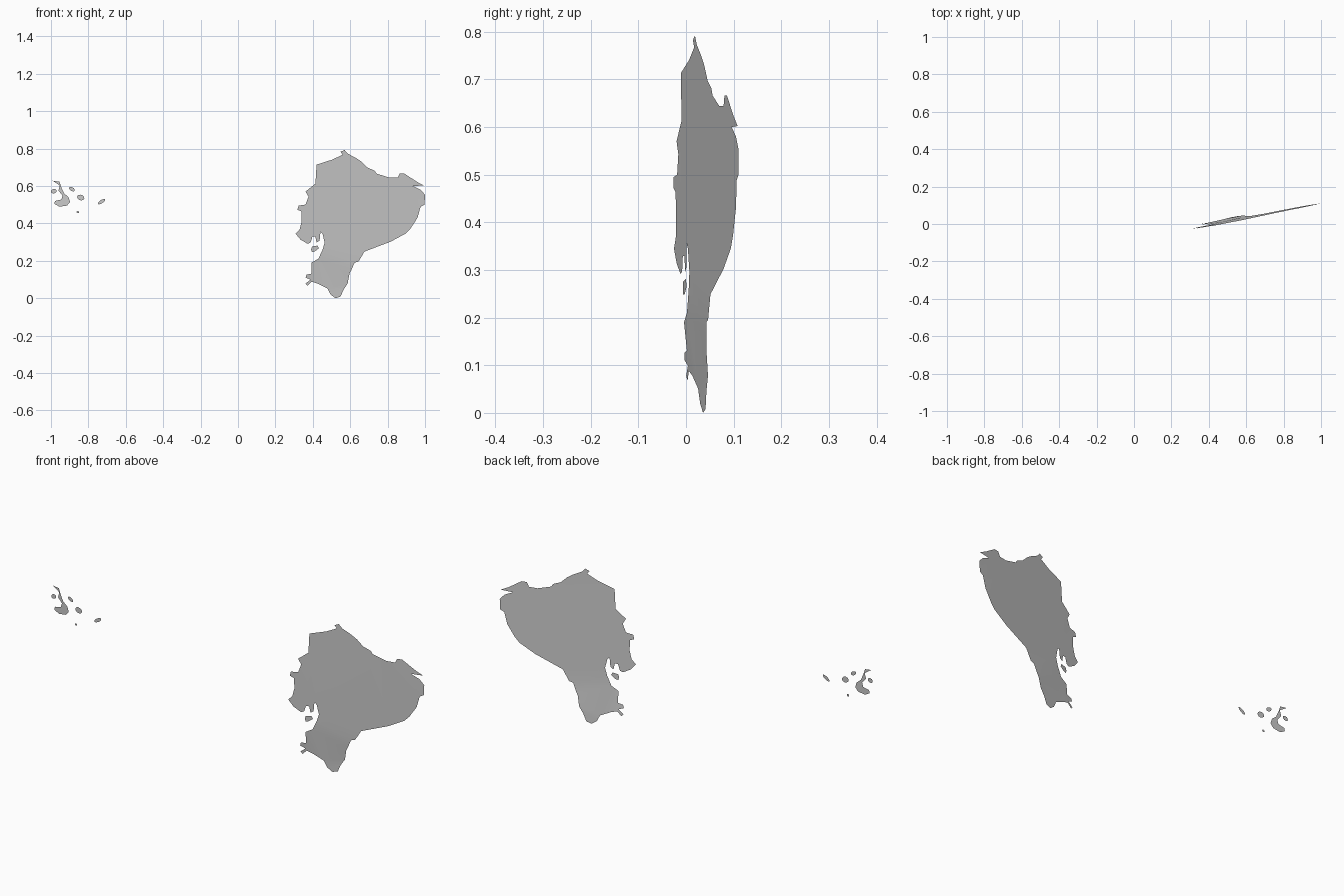
import bpy, bmesh, math

if "Cube" in bpy.data.objects:
    bpy.data.objects.remove(bpy.data.objects["Cube"])

# Mainland outline, clockwise from the northern tip, (x, z) in thousandths
COAST = [
    (570,792),(586,773),(628,751),(660,730),(692,698),(730,682),(741,666),(810,644),
    (853,644),(864,666),(890,666),(955,623),(995,602),(933,600),(976,580),(1000,553),
    (997,500),(976,489),(960,430),(922,372),(896,345),(816,302),(676,249),(644,195),
    (623,190),(607,152),(596,131),(586,78),(564,45),(548,8),(521,0),(495,19),
    (479,51),(425,78),(393,88),(372,67),(361,78),(388,99),(361,110),(366,126),
    (393,131),(393,190),(430,211),(452,259),(463,297),(452,345),(441,356),(436,307),
    (420,297),(414,329),(398,329),(388,297),(372,291),(334,313),(308,345),(329,366),
    (340,409),(340,463),(318,473),(324,495),(361,500),(377,543),(361,570),(414,612),
    (420,714),(505,741),(559,767),(548,783)]

GULF_ISLAND = [(396,276),(425,281),(432,266),(411,250),(396,246),(391,260)]

LONG_ISLAND = [(-991,628),(-955,623),(-944,591),(-930,560),(-906,540),(-898,514),
               (-914,495),(-955,489),(-982,505),(-978,520),(-944,527),(-938,548),
               (-960,575),(-953,602)]


def land_depth(x, z):
    """Gently twisted slope of the mainland sheet."""
    y = -0.025 + (x - 0.31) * 0.203
    knots = [(0, .018), (.08, .015), (.2, .003), (.35, 0), (.5, -.004), (.8, -.009)]
    for (z0, d0), (z1, d1) in zip(knots, knots[1:]):
        if z <= z1:
            return y + d0 + (d1 - d0) * (z - z0) / (z1 - z0)
    return y + knots[-1][1]


def sheet(name, outline, depth):
    """Thin filled sheet facing the front."""
    bm = bmesh.new()
    verts = [bm.verts.new((x / 1000, 0, z / 1000)) for x, z in outline]
    face = bm.faces.new(verts)
    face.normal_update()
    if face.normal.y > 0:
        face.normal_flip()
    bmesh.ops.triangulate(bm, faces=bm.faces[:], ngon_method='BEAUTY')
    for v in bm.verts:
        v.co.y = depth(v.co.x, v.co.z)
    mesh = bpy.data.meshes.new(name)
    bm.to_mesh(mesh)
    bm.free()
    for p in mesh.polygons:
        p.use_smooth = True
    obj = bpy.data.objects.new(name, mesh)
    bpy.context.collection.objects.link(obj)
    return obj


def oval(cx, cz, rx, rz, tilt, n=10):
    """Tilted oval outline for a small island."""
    c, s = math.cos(math.radians(tilt)), math.sin(math.radians(tilt))
    pts = []
    for i in range(n):
        a = 2 * math.pi * i / n
        u, v = rx * math.cos(a), rz * math.sin(a)
        pts.append((cx + u * c - v * s, cz + u * s + v * c))
    return pts


# Mainland and the island in its gulf
sheet("mainland", COAST, land_depth)
sheet("gulf_island", GULF_ISLAND, land_depth)

# Distant archipelago, on one flat plane
flat = lambda x, z: -0.115
sheet("long_island", LONG_ISLAND, flat)
for name, *shape in [
    ("west_island", -985, 572, 15, 12, 20),
    ("north_island", -888, 583, 17, 10, -30),
    ("round_island", -841, 538, 20, 15, -15),
    ("south_island", -856, 460, 7, 6, 0),
    ("east_island", -730, 516, 23, 9, 33),
]:
    sheet(name, oval(*shape), flat)
